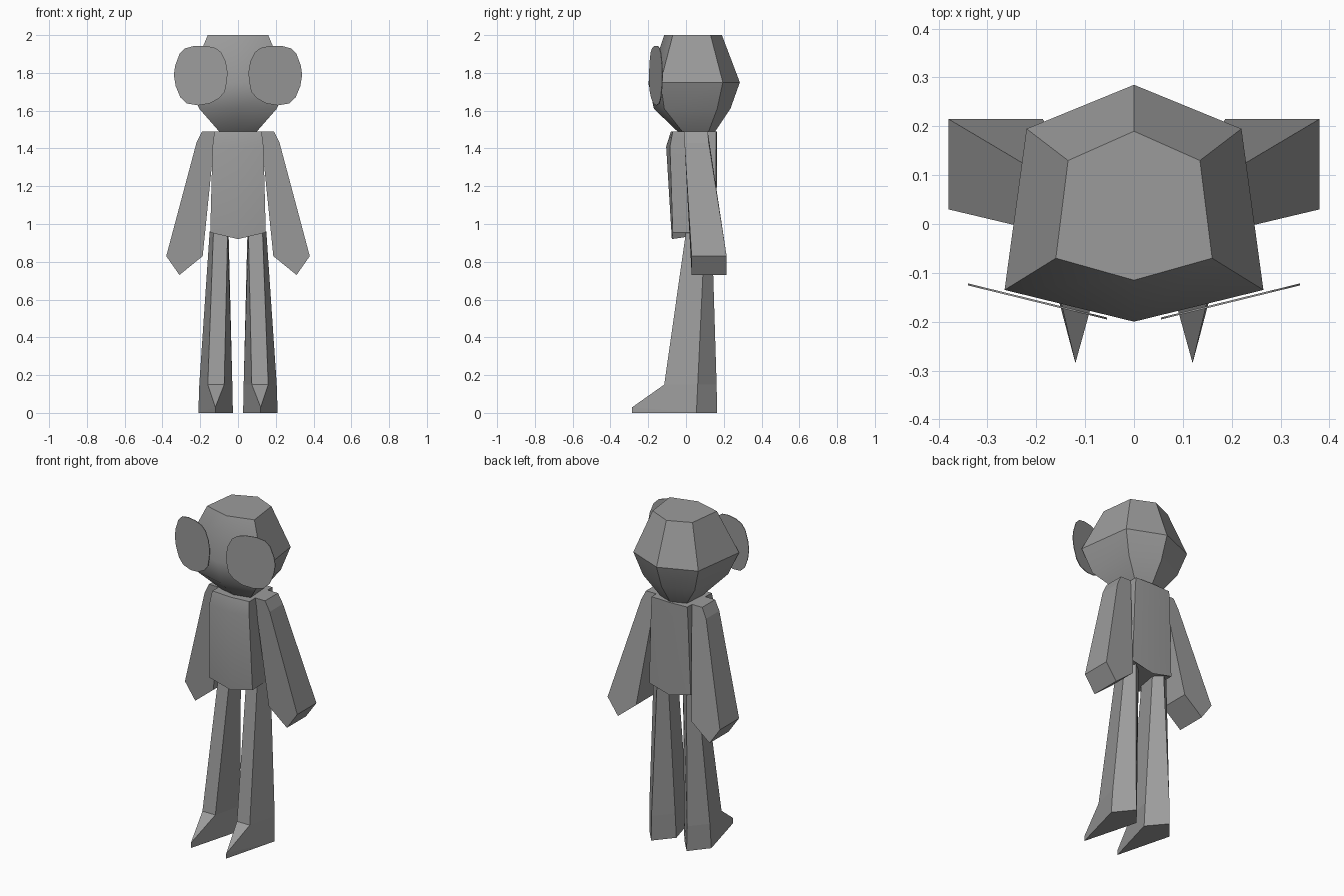
import bpy, bmesh, math

if "Cube" in bpy.data.objects:
    bpy.data.objects.remove(bpy.data.objects["Cube"])

grey = bpy.data.materials.new("plain_grey")
grey.diffuse_color = (0.33, 0.33, 0.33, 1)
grey.use_nodes = True
grey.node_tree.nodes["Principled BSDF"].inputs["Base Color"].default_value = grey.diffuse_color


def make(name, rings, caps=True, smooth=35):
    """Loft a closed solid through rings that all have the same point count."""
    bm = bmesh.new()
    loops = [[bm.verts.new(p) for p in ring] for ring in rings]
    n = len(loops[0])
    for a, b in zip(loops, loops[1:]):
        for i in range(n):
            j = (i + 1) % n
            bm.faces.new((a[i], a[j], b[j], b[i]))
    if caps:
        bm.faces.new(loops[0][::-1])
        bm.faces.new(loops[-1])
    bmesh.ops.remove_doubles(bm, verts=bm.verts, dist=1e-4)
    bmesh.ops.recalc_face_normals(bm, faces=bm.faces)
    mesh = bpy.data.meshes.new(name)
    bm.to_mesh(mesh)
    bm.free()
    mesh.materials.append(grey)
    ob = bpy.data.objects.new(name, mesh)
    bpy.context.collection.objects.link(ob)
    bpy.ops.object.select_all(action='DESELECT')
    ob.select_set(True)
    bpy.context.view_layer.objects.active = ob
    if smooth:
        bpy.ops.object.shade_smooth_by_angle(angle=math.radians(smooth))
    return ob


def hexring(z, zc, front, corner_f, corner_b, back):
    """Six-point outline, symmetric in x; zc is the height of the centre points."""
    (xf, yf), (xb, yb) = corner_f, corner_b
    return [(0, front, zc), (xf, yf, z), (xb, yb, z),
            (0, back, zc), (-xb, yb, z), (-xf, yf, z)]


# Head: faceted six-sided gem
make("head", [
    hexring(1.49, 1.49, -0.045, (0.10, -0.02), (0.09, 0.12), 0.155),
    hexring(1.61, 1.61, -0.17, (0.205, -0.115), (0.175, 0.165), 0.235),
    hexring(1.75, 1.75, -0.20, (0.265, -0.135), (0.22, 0.195), 0.285),
    hexring(2.00, 2.00, -0.115, (0.16, -0.07), (0.135, 0.13), 0.19)])

# Torso: flat-fronted body with a V-shaped hem
make("torso", [
    hexring(0.955, 0.92, -0.075, (0.147, -0.07), (0.14, 0.155), 0.16),
    hexring(1.41, 1.41, -0.105, (0.135, -0.085), (0.125, 0.16), 0.165),
    hexring(1.49, 1.49, -0.08, (0.125, -0.07), (0.12, 0.16), 0.165)])

# Eye outline (x, z): a rounded square
EYE = [(0.055, 1.80), (0.065, 1.86), (0.09, 1.91), (0.12, 1.932), (0.17, 1.943),
       (0.23, 1.943), (0.28, 1.93), (0.31, 1.90), (0.332, 1.84), (0.34, 1.79),
       (0.33, 1.73), (0.305, 1.67), (0.27, 1.638), (0.21, 1.628), (0.15, 1.638),
       (0.10, 1.665), (0.07, 1.70), (0.06, 1.75)]

# Arm outline (x, z, front y, back y)
ARM = [(0.12, 1.49, -0.01, 0.115), (0.19, 1.49, -0.01, 0.115),
       (0.22, 1.43, -0.008, 0.12), (0.38, 0.83, 0.03, 0.215),
       (0.31, 0.73, 0.03, 0.215), (0.187, 0.83, 0.03, 0.215)]

# Leg sections (z, front outer, outer corner, back, inner corner, front inner)
LEG = [(0.0, (0.12, -0.285), (0.21, 0.055), (0.12, 0.165), (0.027, 0.055), (0.12, -0.285)),
       (0.15, (0.16, -0.115), (0.205, 0.062), (0.12, 0.162), (0.03, 0.062), (0.073, -0.115)),
       (0.96, (0.13, 0.0), (0.15, 0.10), (0.10, 0.137), (0.05, 0.10), (0.055, 0.0))]

for side, s in (("left", -1), ("right", 1)):
    # Eye: thin plate lying along the front of the head
    make(side + "_eye", [[(s * x, -0.209 + d + 0.245 * x, z) for x, z in EYE]
                         for d in (0, 0.004)], smooth=0)

    # Arm: mitten shape, wider and swung back toward the hand
    make(side + "_arm", [[(s * p[0], p[k], p[1]) for p in ARM] for k in (2, 3)], smooth=0)

    # Leg and pointed foot in one piece, with a short blunt toe
    rings = [[(s * x, y, z) for x, y in pts] for z, *pts in LEG]
    toe = list(rings[0])
    for i in (0, 4):
        toe[i] = (s * 0.12, -0.285, 0.03)
    make(side + "_leg", [rings[0], toe, rings[1], rings[2]], smooth=0)
